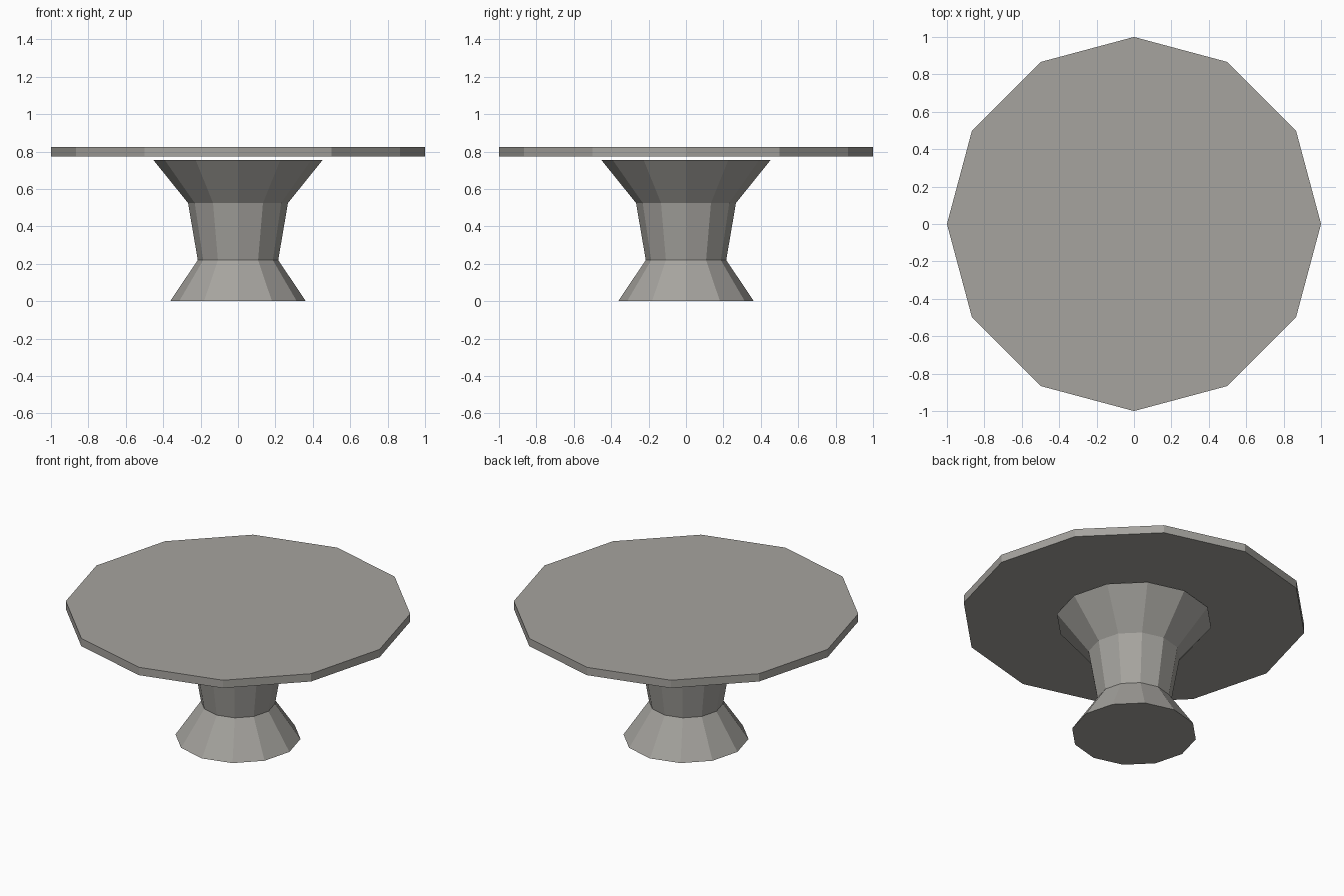
import bpy, bmesh, math

if "Cube" in bpy.data.objects:
    bpy.data.objects.remove(bpy.data.objects["Cube"])

SIDES = 12

stone = bpy.data.materials.new("warm_grey")
stone.diffuse_color = (0.38, 0.37, 0.345, 1.0)
stone.use_nodes = True
stone.node_tree.nodes["Principled BSDF"].inputs["Base Color"].default_value = stone.diffuse_color


def lathe(name, profile):
    """Closed twelve-sided solid from (radius, height) rings, bottom to top."""
    bm = bmesh.new()
    rings = []
    for r, z in profile:
        rings.append([bm.verts.new((r * math.cos(math.tau * i / SIDES),
                                    r * math.sin(math.tau * i / SIDES), z))
                      for i in range(SIDES)])
    for low, high in zip(rings, rings[1:]):
        for i in range(SIDES):
            j = (i + 1) % SIDES
            bm.faces.new((low[i], low[j], high[j], high[i]))
    bm.faces.new(rings[0][::-1])
    bm.faces.new(rings[-1])
    mesh = bpy.data.meshes.new(name)
    bm.to_mesh(mesh)
    bm.free()
    mesh.materials.append(stone)
    obj = bpy.data.objects.new(name, mesh)
    bpy.context.collection.objects.link(obj)
    return obj


# Pedestal: flared foot, tapering stem, wide collar
lathe("pedestal", [(0.363, 0.0), (0.215, 0.22), (0.267, 0.525), (0.453, 0.756)])

# Thin round top floating just above the collar
lathe("table_top", [(1.0, 0.775), (1.0, 0.825)])
